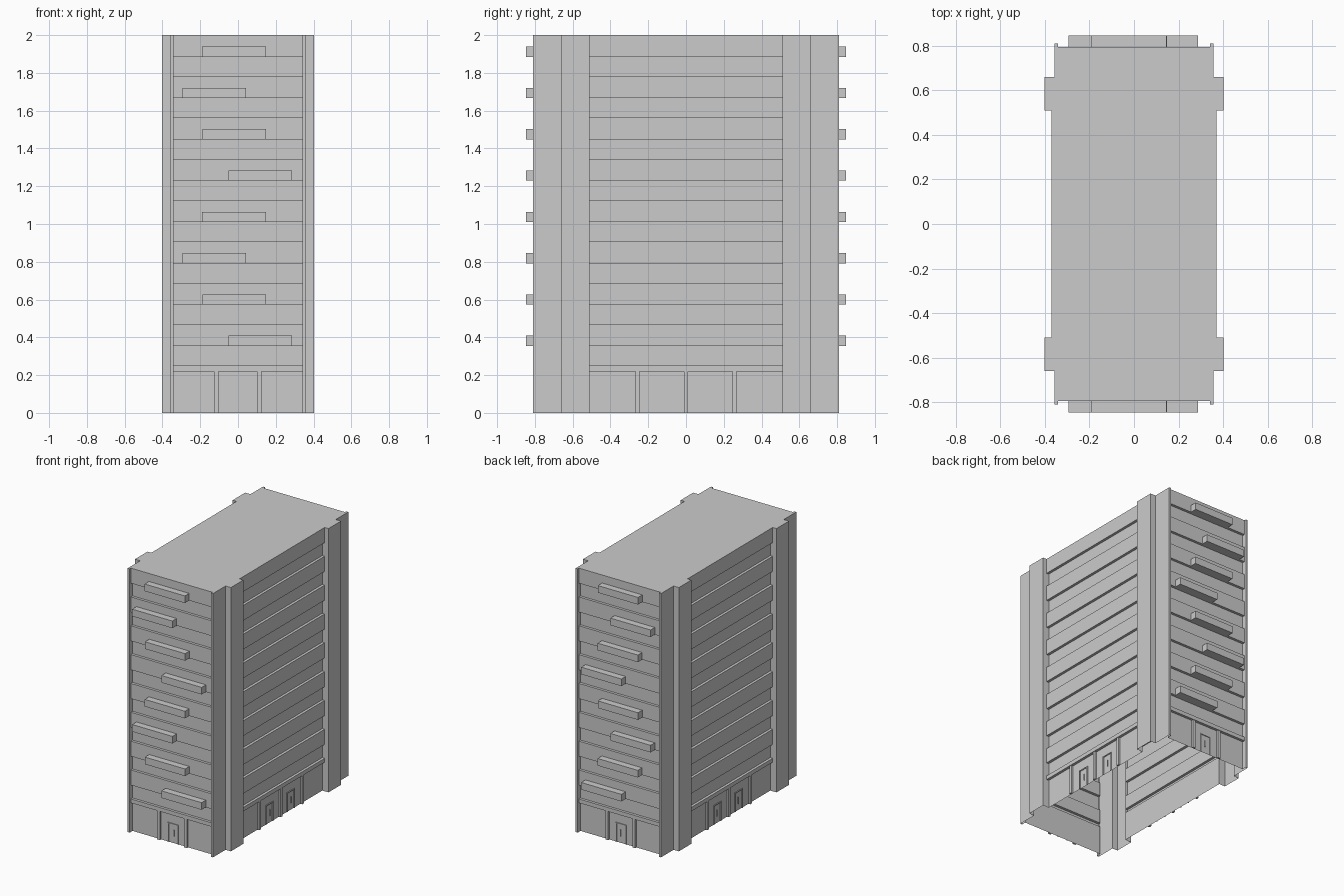
import bpy
import bmesh

old = bpy.data.objects.get("Cube")
if old:
    bpy.data.objects.remove(old, do_unlink=True)

concrete = bpy.data.materials.new("concrete_grey")
concrete.use_nodes = True
GREY = (0.6, 0.6, 0.6, 1)
concrete.diffuse_color = GREY
concrete.node_tree.nodes["Principled BSDF"].inputs["Base Color"].default_value = GREY

TOP = 2.0
HALF_X, HALF_Y = 0.37, 0.795      # outer planes of the banded walls
END_W, SIDE_W = 0.342, 0.51       # half widths of the banded walls
RECESS = 0.02
FLOORS = [0.355 + 0.2186 * i for i in range(8)]


def finish(name, bm):
    mesh = bpy.data.meshes.new(name)
    bm.to_mesh(mesh)
    bm.free()
    mesh.materials.append(concrete)
    obj = bpy.data.objects.new(name, mesh)
    bpy.context.collection.objects.link(obj)
    return obj


def sweep(name, lower, upper, flip):
    """Strip of quads between two matching point rows."""
    bm = bmesh.new()
    a = [bm.verts.new(p) for p in lower]
    b = [bm.verts.new(p) for p in upper]
    for i in range(len(a) - 1):
        quad = [a[i], a[i + 1], b[i + 1], b[i]]
        bm.faces.new(quad[::-1] if flip else quad)
    return finish(name, bm)


def boxes(name, spans):
    """Several boxes, each given as x, y and z ranges."""
    bm = bmesh.new()
    for span in spans:
        cube = bmesh.ops.create_cube(bm, size=1)
        for v in cube["verts"]:
            for k in range(3):
                lo, hi = sorted(span[k])
                v.co[k] = (lo + hi) / 2 + v.co[k] * (hi - lo)
    return finish(name, bm)


# Wall section: recessed ground floor, slab, then window strips and parapets
section = [(-RECESS, 0), (-RECESS, 0.22), (0, 0.22), (0, 0.25), (-RECESS, 0.25)]
for z in FLOORS:
    top = min(z + 0.115, TOP)
    section += [(-RECESS, z), (0, z), (0, top)]
    if z != FLOORS[-1]:
        section.append((-RECESS, top))
section[-1] = (0, TOP)

# Corner plan: thin end fin, corner wall, projecting pier
corner = [(END_W, HALF_Y - RECESS), (END_W, 0.81), (0.358, 0.81), (0.358, 0.66),
          (0.402, 0.66), (0.402, SIDE_W), (HALF_X - RECESS, SIDE_W)]

for s, end, side in ((-1, "front", "right"), (1, "back", "left")):
    # Banded end and side walls
    sweep(end + "_wall",
          [(-END_W, s * (HALF_Y + d), z) for d, z in section],
          [(END_W, s * (HALF_Y + d), z) for d, z in section], s < 0)
    sweep(side + "_wall",
          [(s * (HALF_X + d), -SIDE_W, z) for d, z in section],
          [(s * (HALF_X + d), SIDE_W, z) for d, z in section], s > 0)
    # Corner piers
    for t, half in ((-1, "right"), (1, "left")):
        sweep(f"{end}_{half}_corner_pier",
              [(t * x, s * y, 0) for x, y in corner],
              [(t * x, s * y, TOP) for x, y in corner], s * t > 0)

    # Ground floor columns
    y_in, y_out = s * (HALF_Y - RECESS), s * (HALF_Y - 0.005)
    x_in, x_out = s * (HALF_X - RECESS), s * (HALF_X - 0.005)
    boxes(end + "_columns",
          [((x - 0.012, x + 0.012), (y_in, y_out), (0, 0.22)) for x in (-0.115, 0.112)])
    boxes(side + "_columns",
          [((x_in, x_out), (y - 0.01, y + 0.01), (0, 0.22)) for y in (-0.257, 0, 0.257)])

    # Door frames: two jambs and a lintel, with a slim pull handle
    frame = [((-0.045, -0.038), (0, 0.14)), ((0.038, 0.045), (0, 0.14)),
             ((-0.045, 0.045), (0.14, 0.147)), ((0.004, 0.008), (0.05, 0.1))]
    boxes(end + "_door_frame",
          [(w, (y_in, y_in + s * 0.006), h) for w, h in frame])
    boxes(side + "_door_frames",
          [((x_in, x_in + s * 0.006), (c + w[0], c + w[1]), h)
           for c in (-0.128, 0.128) for w, h in frame])

    # Balconies step right, middle, left, middle up the end wall
    starts = (-0.05, -0.188, -0.295, -0.19)
    boxes(end + "_balconies",
          [((starts[i % 4], starts[i % 4] + 0.337),
            (s * (HALF_Y - 0.002), s * 0.846), (z, z + 0.054))
           for i, z in enumerate(FLOORS)])

# Roof slab closing the shell along the wall plan
edge = [(END_W, HALF_Y)] + corner[1:-1] + [(HALF_X, SIDE_W)]
outline = []
for sx, sy in ((1, 1), (1, -1), (-1, -1), (-1, 1)):
    run = [(sx * x, sy * y, TOP) for x, y in edge]
    outline += run if sx * sy > 0 else run[::-1]
bm = bmesh.new()
bm.faces.new([bm.verts.new(p) for p in reversed(outline)])
finish("roof", bm)
